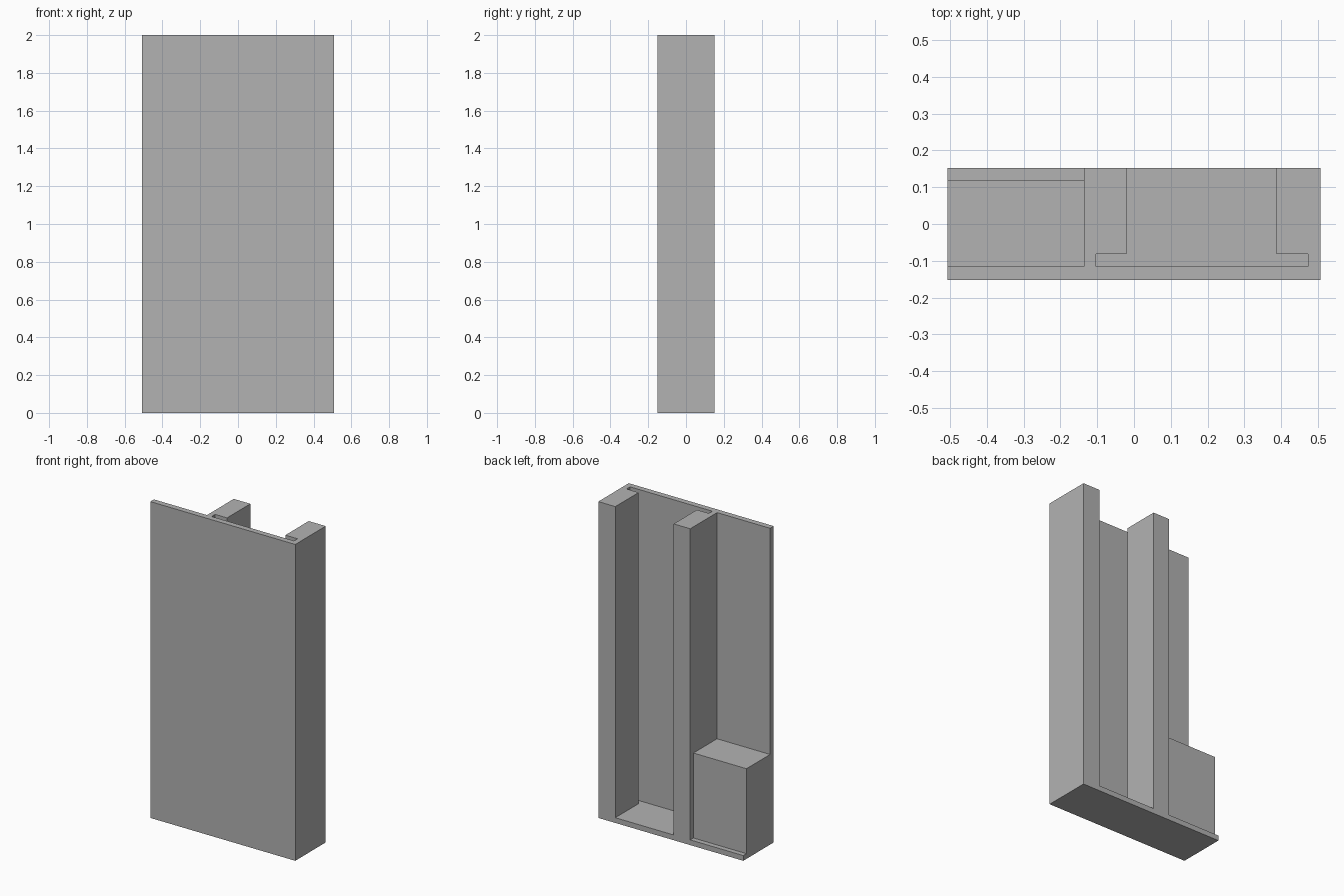
import bpy
import bmesh

cube = bpy.data.objects.get("Cube")
if cube:
    bpy.data.objects.remove(cube, do_unlink=True)

# Overall extents and shared levels
W, D, H = 0.507, 0.152, 2.0
FLOOR = 0.033           # top of the base plate
PANEL = -0.116          # back of the front panel
GROOVE = -0.081         # back of the groove cut into the posts

grey = bpy.data.materials.new("plain grey")
grey.use_nodes = True
grey.diffuse_color = (0.448, 0.448, 0.448, 1)
grey.node_tree.nodes["Principled BSDF"].inputs["Base Color"].default_value = grey.diffuse_color


def extrude_profile(name, points, z0, z1):
    """Solid prism from a plan outline between two heights."""
    bm = bmesh.new()
    base = bm.faces.new([bm.verts.new((x, y, z0)) for x, y in points])
    top = bmesh.ops.extrude_face_region(bm, geom=[base], use_keep_orig=True)["geom"]
    for v in top:
        if isinstance(v, bmesh.types.BMVert):
            v.co.z = z1
    bmesh.ops.recalc_face_normals(bm, faces=bm.faces)
    mesh = bpy.data.meshes.new(name)
    bm.to_mesh(mesh)
    bm.free()
    mesh.materials.append(grey)
    obj = bpy.data.objects.new(name, mesh)
    bpy.context.collection.objects.link(obj)
    return obj


def rectangle(x0, x1, y0, y1):
    return [(x0, y0), (x1, y0), (x1, y1), (x0, y1)]


# Base plate under everything
extrude_profile("base_plate", rectangle(-W, W, -D, D), 0, FLOOR)

# Front panel and both posts in one outline, with the groove behind the panel
outline = [
    (-W, -D), (W, -D), (W, D),
    (0.388, D), (0.388, GROOVE), (0.473, GROOVE), (0.473, PANEL),
    (-0.103, PANEL), (-0.103, GROOVE), (-0.02, GROOVE), (-0.02, D),
    (-0.136, D), (-0.136, PANEL), (-W, PANEL),
]
extrude_profile("panel_with_posts", outline, FLOOR, H)

# Low block beside the middle post
extrude_profile("low_block", rectangle(-W, -0.136, PANEL, 0.12), FLOOR, 0.57)
